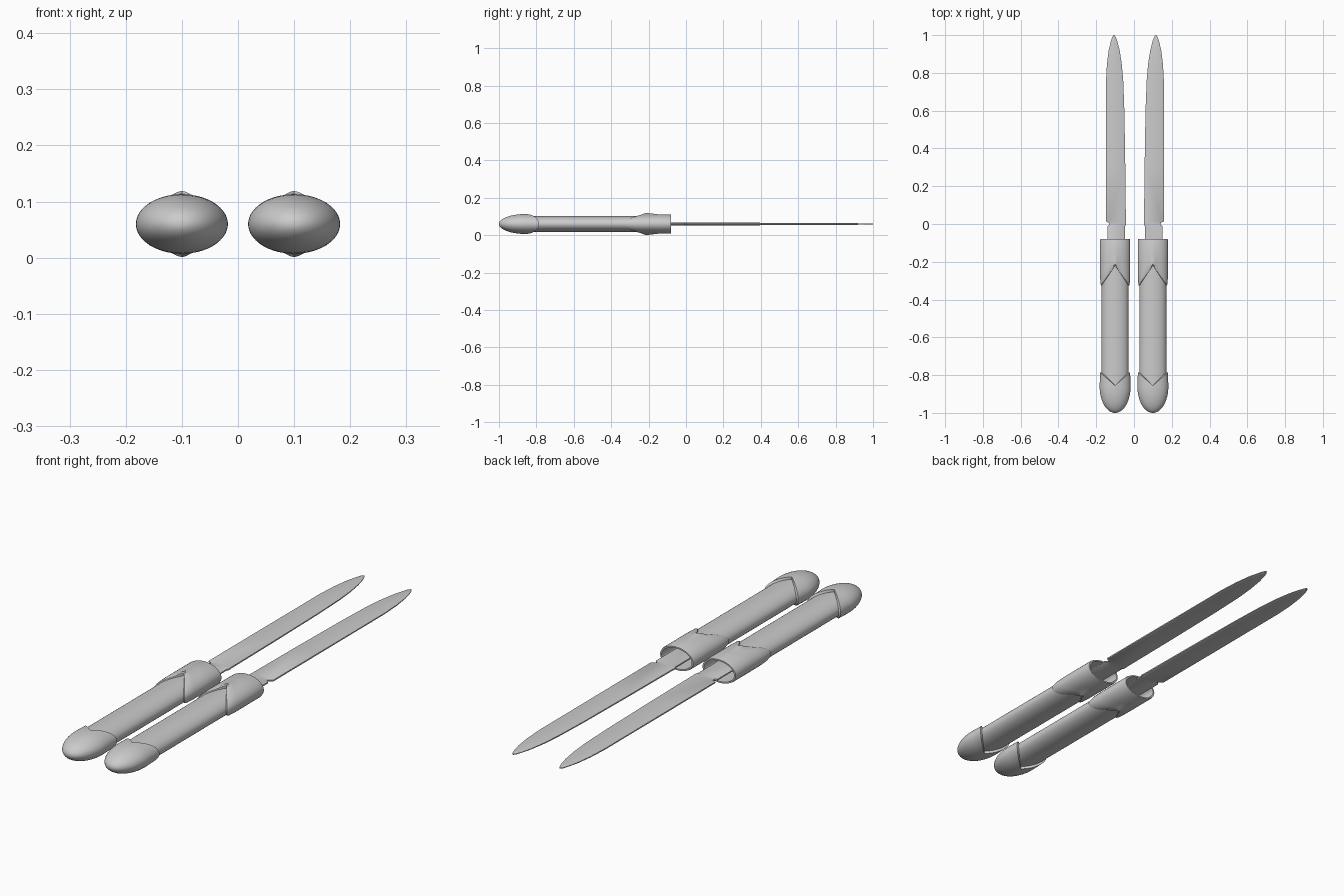
import bpy, bmesh, math

if "Cube" in bpy.data.objects:
    bpy.data.objects.remove(bpy.data.objects["Cube"])

N = 64          # sides of the oval parts
ZC = 0.06       # height of the knife axis


def loft(name, rings, cx, sx):
    """Skin a list of closed rings and cap both ends; sx mirrors the part."""
    bm = bmesh.new()
    loops = [[bm.verts.new((cx + sx * x, y, ZC + z)) for x, y, z in r] for r in rings]
    n = len(loops[0])
    for a, b in zip(loops, loops[1:]):
        for i in range(n):
            j = (i + 1) % n
            bm.faces.new((a[i], a[j], b[j], b[i]))
    bm.faces.new(loops[0])
    bm.faces.new(loops[-1])
    bmesh.ops.recalc_face_normals(bm, faces=bm.faces)
    me = bpy.data.meshes.new(name)
    bm.to_mesh(me)
    bm.free()
    ob = bpy.data.objects.new(name, me)
    bpy.context.collection.objects.link(ob)
    bpy.ops.object.select_all(action='DESELECT')
    ob.select_set(True)
    bpy.context.view_layer.objects.active = ob
    bpy.ops.object.shade_smooth_by_angle(angle=math.radians(35))
    return ob


def ring(hw, hz, yfun, bump=0.0, scale=None):
    """Oval ring; yfun(t) gives y, where t is 0 at the sides and 1 on the centre line."""
    pts = []
    for i in range(N):
        a = 2 * math.pi * i / N
        c, s = math.cos(a), math.sin(a)
        y = yfun(1 - abs(c))
        k = scale(y) if scale else 1
        lift = bump * math.exp(-(c / 0.22) ** 2) * (1 if s > 0 else -1)
        pts.append((hw * k * c, y, hz * k * s + lift))
    return pts


def handle(cx, sx, side):
    loft("handle_" + side, [ring(0.071, 0.042, lambda t, y=y: y)
                            for y in (-0.92, -0.55, -0.19)], cx, sx)


def collar(cx, sx, side):
    def back(t):
        return -0.325 + 0.105 * t

    def mix(f):
        return lambda t: back(t) * (1 - f) - 0.08 * f
    rings = [ring(0.068, 0.040, back),
             ring(0.075, 0.046, back, 0.008),
             ring(0.078, 0.050, mix(0.06), 0.009),
             ring(0.080, 0.051, mix(0.25), 0.005),
             ring(0.080, 0.051, mix(0.5), 0.001),
             ring(0.080, 0.051, mix(0.96)),
             ring(0.078, 0.049, mix(1)),
             ring(0.071, 0.043, mix(1)),
             ring(0.069, 0.041, lambda t: -0.18)]
    loft("collar_" + side, rings, cx, sx)


def pommel(cx, sx, side):
    def front(t):
        return -0.785 - 0.07 * t

    def profile(y):
        if y < -0.86:
            return math.sqrt(max(0.0, 1 - ((y + 0.86) / 0.14) ** 2))
        return 1 - 0.4 * (y + 0.86)
    rings = []
    for i in range(1, 21):
        f = (i / 20) ** 2
        rings.append(ring(0.082, 0.053, lambda t, f=f: -1 + (front(t) + 1) * f, 0, profile))
    rings.append(ring(0.068, 0.040, front))
    loft("pommel_" + side, rings, cx, sx)


# Blade outline: y, inner edge, outer edge, half thickness
OUTLINE = [(-0.19, -0.048, 0.046, 0.007), (-0.012, -0.048, 0.046, 0.007),
           (-0.002, -0.053, 0.034, 0.007), (0.006, -0.053, 0.038, 0.007),
           (0.014, -0.052, 0.053, 0.007), (0.30, -0.049, 0.053, 0.007),
           (0.60, -0.044, 0.053, 0.006), (0.76, -0.038, 0.053, 0.006),
           (0.85, -0.030, 0.048, 0.005), (0.92, -0.019, 0.039, 0.004),
           (0.97, -0.006, 0.027, 0.003), (0.99, 0.002, 0.020, 0.003),
           (1.0, 0.009, 0.013, 0.002)]


def blade(cx, sx, side):
    rings = []
    for y, a, b, h in OUTLINE:
        e = (b - a) * 0.12
        rings.append([(a, y, -h * 0.4), (a + e, y, -h), (b - e, y, -h), (b, y, -h * 0.4),
                      (b, y, h * 0.4), (b - e, y, h), (a + e, y, h), (a, y, h * 0.4)])
    loft("blade_" + side, rings, cx + 0.005, sx)


# Two mirrored knives side by side
for sx, side in ((-1, "left"), (1, "right")):
    for part in (handle, collar, pommel, blade):
        part(0.1 * sx, sx, side)
